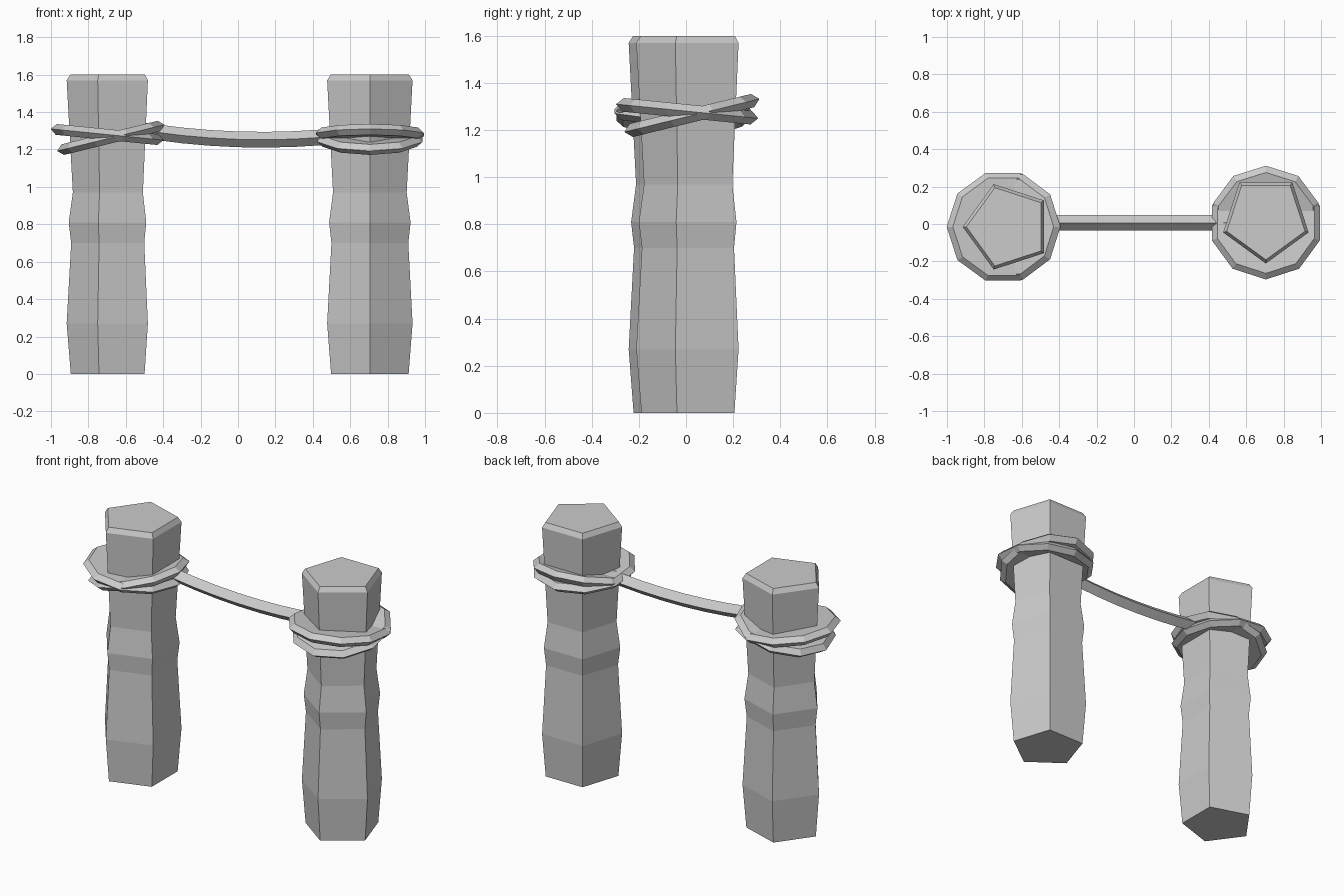
import bpy, bmesh, math
from mathutils import Matrix, Vector

cube = bpy.data.objects.get("Cube")
if cube:
    bpy.data.objects.remove(cube)

GREY = (0.6, 0.6, 0.6, 1)
mat = bpy.data.materials.new("plain grey")
mat.use_nodes = True
mat.diffuse_color = GREY
mat.node_tree.nodes["Principled BSDF"].inputs["Base Color"].default_value = GREY


def finish(name, bm, matrix=Matrix()):
    bmesh.ops.recalc_face_normals(bm, faces=bm.faces)
    mesh = bpy.data.meshes.new(name)
    bm.to_mesh(mesh)
    bm.free()
    mesh.materials.append(mat)
    obj = bpy.data.objects.new(name, mesh)
    obj.matrix_world = matrix
    bpy.context.collection.objects.link(obj)


def skin(bm, loops):
    """Join rings of points with quads and close both ends."""
    rings = [[bm.verts.new(p) for p in loop] for loop in loops]
    n = len(rings[0])
    for a, b in zip(rings, rings[1:]):
        for i in range(n):
            j = (i + 1) % n
            bm.faces.new((a[i], a[j], b[j], b[i]))
    bm.faces.new(rings[0])
    bm.faces.new(rings[-1])


def turned(name, sides, profile, matrix):
    """Solid from (radius, height) pairs, first corner pointing to -x."""
    bm = bmesh.new()
    turn = math.tau / sides
    skin(bm, [[(-r * math.cos(i * turn), -r * math.sin(i * turn), z)
               for i in range(sides)] for r, z in profile])
    finish(name, bm, matrix)


POST = [(.218, 0), (.24, .27), (.216, .7), (.229, .81),
        (.207, .97), (.24, 1.57), (.22, 1.6)]


def coil(name, radius, x, z, slope, base):
    rim = [(radius - .03, -.029), (radius, 0), (radius - .03, .029)]
    tilt = Matrix.Rotation(-math.atan(slope), 4, 'Y')
    turned(name, 10, rim, base @ Matrix.Translation((x, 0, z)) @ tilt)


# Two posts with crossed rope coils, the second a quarter turn round
for side, x, y, angle in (("right", -.70, -.015, 0), ("left", .705, .005, 90)):
    base = Matrix.Translation((x, y, 0)) @ Matrix.Rotation(math.radians(angle), 4, 'Z')
    turned(side + "_post", 5, POST, base @ Matrix.Translation((.024, 0, 0)))
    coil(side + "_upper_coil", .303, 0, 1.28, -.1, base)
    coil(side + "_lower_coil", .295, .02, 1.262, .245, base)

# Sagging rope between the posts, square section on edge
bm = bmesh.new()
R = .042
loops = []
for i in range(9):
    x = -.6 + 1.2 * i / 8
    z = 1.252 + .125 * (x - .13) ** 2
    loops.append([Vector((x, .006 + R * math.cos(a * math.pi / 2),
                          z + R * math.sin(a * math.pi / 2))) for a in range(4)])
skin(bm, loops)
finish("hanging_rope", bm)
